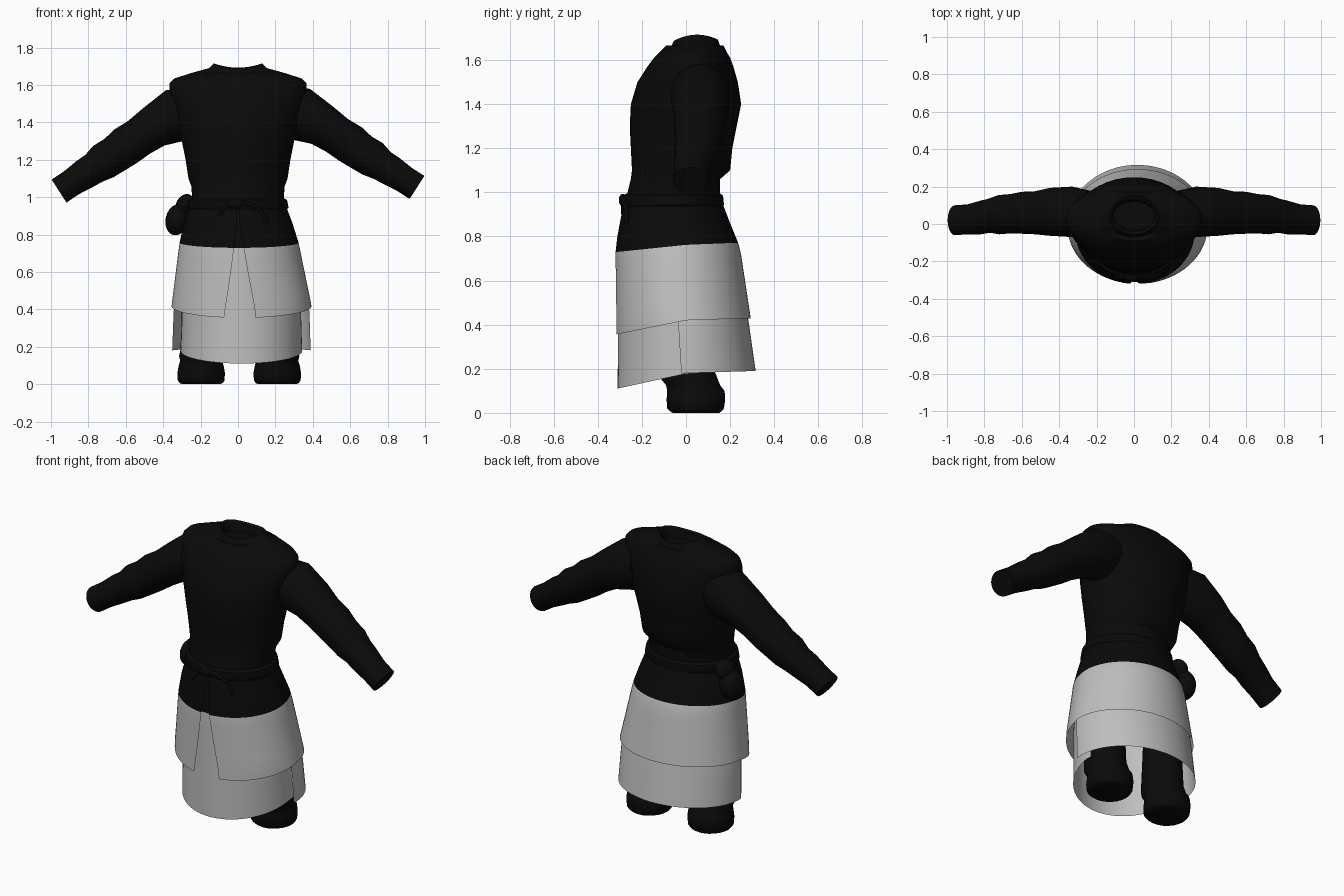
import bpy, bmesh
from math import sin, cos, pi, radians
from mathutils import Vector

cube = bpy.data.objects.get("Cube")
if cube:
    bpy.data.objects.remove(cube)


def material(name, value):
    m = bpy.data.materials.new(name)
    m.use_nodes = True
    color = (value, value, value, 1)
    m.diffuse_color = color
    bsdf = m.node_tree.nodes["Principled BSDF"]
    bsdf.inputs["Base Color"].default_value = color
    bsdf.inputs["Roughness"].default_value = 0.9
    return m


BLACK = material("black cloth", 0.003)
GREY = material("light grey cloth", 0.52)


def finish(obj, angle=45):
    bpy.ops.object.select_all(action="DESELECT")
    obj.select_set(True)
    bpy.context.view_layer.objects.active = obj
    bpy.ops.object.shade_smooth_by_angle(angle=radians(angle))
    return obj


def loft(name, rings, closed=True, caps=(False, False), grey_from=None):
    """Skin a list of point rings; quads from row grey_from on are grey."""
    bm = bmesh.new()
    rows = [[bm.verts.new(p) for p in ring] for ring in rings]
    n = len(rows[0])
    for r in range(len(rows) - 1):
        for i in range(n if closed else n - 1):
            j = (i + 1) % n
            f = bm.faces.new((rows[r][i], rows[r][j], rows[r + 1][j], rows[r + 1][i]))
            f.material_index = int(grey_from is not None and r >= grey_from)
    if caps[0]:
        bm.faces.new(rows[0])
    if caps[1]:
        bm.faces.new(rows[-1])
    bmesh.ops.recalc_face_normals(bm, faces=bm.faces)
    mesh = bpy.data.meshes.new(name)
    bm.to_mesh(mesh)
    bm.free()
    obj = bpy.data.objects.new(name, mesh)
    bpy.context.collection.objects.link(obj)
    mesh.materials.append(BLACK)
    if grey_from is not None:
        mesh.materials.append(GREY)
    return finish(obj)


def oval(cx, a, front, back, z, n=40):
    cy, b = (front + back) / 2, (back - front) / 2
    return [Vector((cx + a * cos(2 * pi * i / n), cy + b * sin(2 * pi * i / n), z)) for i in range(n)]


def lerp_table(table, z):
    """Rows start with z, descending."""
    if z >= table[0][0]:
        return table[0][1:]
    for hi, lo in zip(table, table[1:]):
        if z >= lo[0]:
            t = (hi[0] - z) / (hi[0] - lo[0])
            return [p + (q - p) * t for p, q in zip(hi[1:], lo[1:])]
    return table[-1][1:]


# Torso: height, half width, front, back
torso = [(0.94, .25, -.27, .15), (1.0, .245, -.265, .155), (1.06, .25, -.25, .155),
         (1.1, .265, -.245, .20), (1.2, .28, -.25, .21), (1.3, .30, -.255, .23),
         (1.4, .325, -.25, .25), (1.5, .35, -.22, .235), (1.57, .365, -.175, .215),
         (1.61, .365, -.145, .20), (1.635, .34, -.12, .185), (1.665, .245, -.09, .17)]
rings = [oval(0, a, f, b, z) for z, a, f, b in torso]
# Saddle-shaped collar rolling into the neck hole
for z, a, f, b in [(1.69, .155, -.07, .155), (1.715, .13, -.055, .145), (1.70, .115, -.04, .13), (1.65, .11, -.03, .12)]:
    ring = oval(0, a, f, b, z)
    for p in ring:
        p.z -= 2.5 * (p.y - .05) ** 2
    rings.append(ring)
loft("torso", rings, caps=(False, True))

# Sleeves: centre x, y, z, half height, half depth
path = [(.24, .06, 1.47, .12, .12), (.33, .065, 1.445, .145, .135), (.45, .065, 1.385, .115, .128),
        (.53, .06, 1.33, .105, .115), (.60, .06, 1.285, .108, .112), (.66, .055, 1.24, .10, .105),
        (.72, .05, 1.205, .10, .105), (.77, .045, 1.17, .085, .092), (.82, .035, 1.14, .082, .09),
        (.89, .025, 1.095, .073, .08), (.957, .02, 1.052, .073, .08)]


def sleeve(name, side):
    rings = []
    for k, (x, y, z, h, d) in enumerate(path):
        near, far = path[max(k - 1, 0)], path[min(k + 1, len(path) - 1)]
        along = Vector((far[0] - near[0], 0, far[2] - near[2])).normalized()
        up = Vector((-along.z, 0, along.x))
        drop = .02 * x if side < 0 else 0
        ring = []
        for i in range(24):
            t = 2 * pi * i / 24
            p = Vector((x, y, z - drop)) + up * h * sin(t) + Vector((0, d * cos(t), 0))
            ring.append((side * p.x, p.y, p.z))
        rings.append(ring)
    loft(name, rings, caps=(True, True))


sleeve("left_sleeve", 1)
sleeve("right_sleeve", -1)

# Skirt outline: height, half width, centre x, front, back
skirt = [(.98, .245, 0, -.275, .155), (.88, .285, 0, -.297, .192), (.75, .32, .006, -.32, .245),
         (.42, .374, .019, -.32, .295), (.12, .384, .018, -.322, .338)]


def hem(y, front, side, back):
    return front + (side - front) * (y + .31) / .31 if y < 0 else side + (back - side) * y / .32


def panel(name, edges, hems, inset=0.0, narrow=0.0, count=40):
    """Cloth between two edge angles (given per height), black above the band, grey below."""
    rows = []
    for step in range(12):
        row = []
        for i in range(count + 1):
            u, z, low = i / count, .97, hems[0]
            # Settle height and angle together, as the hem follows the outline
            for _ in range(4):
                first, last = edges(z)
                t = first + (last - first) * u
                a, cx, f, b = lerp_table(skirt, z)
                y = (f + b) / 2 + (b - f) / 2 * sin(t)
                band = hem(y, .73, .762, .775)
                low = hem(y, *hems)
                z = .97 + (band - .97) * step / 4 if step <= 4 else band + (low - band) * (step - 4) / 7
            a -= inset + narrow * min(1, max(0, (.8 - z) / .4))
            depth = (b - f) / 2 - inset
            row.append((cx + a * cos(t), (f + b) / 2 + depth * sin(t), z))
        rows.append(row)
    return loft(name, rows, closed=False, grey_from=4)


def slit_edges(z):
    open_by = min(1, max(0, (.88 - z) / .51))
    return -pi / 2 + .02 + .18 * open_by, 1.5 * pi - .02 - .23 * open_by


panel("overskirt", slit_edges, (.357, .42, .43), count=64)
panel("underskirt_front", lambda z: (pi - .12, 2 * pi + .12), (.113, .178, .18), .012, .045)
panel("underskirt_back", lambda z: (-.08, pi + .08), (.17, .18, .19), .012)

# Belt
belt = [(.935, .262, -.285, .168), (.945, .27, -.29, .172), (.985, .262, -.287, .168), (.995, .245, -.27, .155)]
loft("belt", [oval(0, a, f, b, z) for z, a, f, b in belt])


# Belt knot, pouch and other rounded lumps
def lump(name, loc, size, tilt=0):
    bpy.ops.mesh.primitive_uv_sphere_add(segments=20, ring_count=12, location=loc, rotation=(0, tilt, 0))
    obj = bpy.context.object
    obj.name = name
    obj.scale = size
    obj.data.materials.append(BLACK)
    finish(obj)


lump("belt_knot", (-.015, -.287, .965), (.04, .018, .028))
lump("pouch", (-.325, .03, .88), (.062, .08, .085), .25)
lump("pouch_flap", (-.285, .03, .96), (.045, .07, .06), .5)


# Belt ties drooping from the knot
def tie(name, points):
    curve = bpy.data.curves.new(name, "CURVE")
    curve.dimensions = "3D"
    curve.bevel_depth = .009
    curve.bevel_resolution = 2
    spline = curve.splines.new("BEZIER")
    spline.bezier_points.add(len(points) - 1)
    for bp, p in zip(spline.bezier_points, points):
        bp.co = p
        bp.handle_left_type = bp.handle_right_type = "AUTO"
    curve.materials.append(BLACK)
    bpy.context.collection.objects.link(bpy.data.objects.new(name, curve))


tie("left_tie", [(0, -.288, .975), (.08, -.282, .955), (.14, -.268, .90), (.155, -.272, .86)])
tie("right_tie", [(-.02, -.288, .965), (-.07, -.285, .945), (-.10, -.285, .90)])

# Legs with boots: height, half width, front, back
boot = [(.006, .115, -.07, .16), (.02, .125, -.085, .172), (.06, .127, -.088, .178), (.10, .12, -.085, .175),
        (.125, .112, -.09, .155), (.15, .118, -.11, .145), (.19, .11, -.12, .13), (.55, .10, -.10, .11)]
for name, x in (("left_leg", .21), ("right_leg", -.197)):
    loft(name, [oval(x, a, f, b, z, 24) for z, a, f, b in [(0, .10, -.06, .15)] + boot], caps=(True, True))
